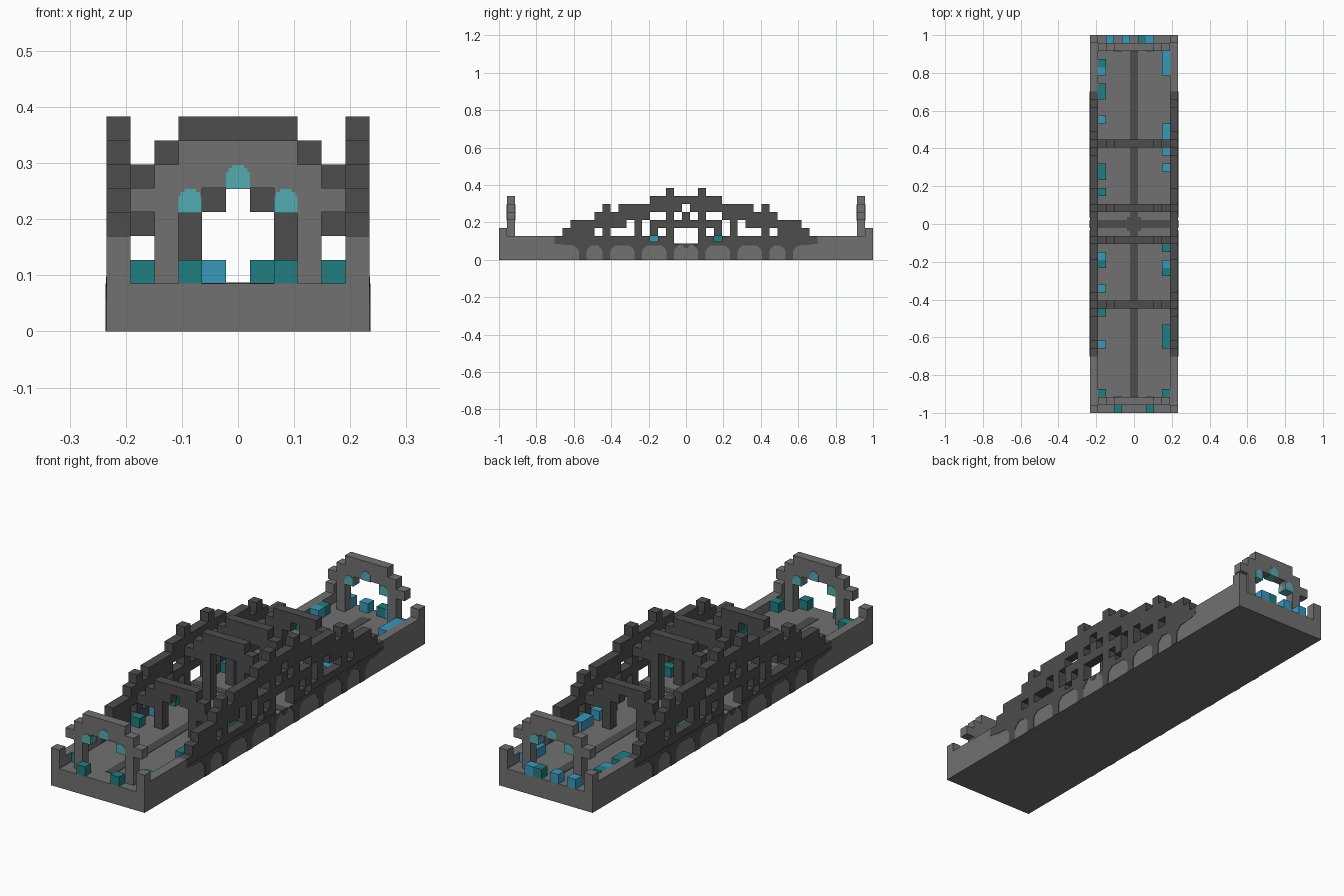
import bpy, bmesh
from mathutils import Vector

if "Cube" in bpy.data.objects:
    bpy.data.objects.remove(bpy.data.objects["Cube"], do_unlink=True)

U = 2 / 47  # block size


def material(name, *rgb):
    m = bpy.data.materials.new(name)
    m.use_nodes = True
    m.diffuse_color = (*rgb, 1)
    m.node_tree.nodes["Principled BSDF"].inputs["Base Color"].default_value = (*rgb, 1)
    return m


GREY = material("stone grey", 0.165, 0.165, 0.165)
DARK = material("dark stone", 0.074, 0.074, 0.074)
TEAL = material("teal", 0.015, 0.205, 0.216)
BLUE = material("blue", 0.042, 0.314, 0.503)
LAMP = material("pale teal", 0.091, 0.413, 0.445)


def finish(name, bm, mat):
    me = bpy.data.meshes.new(name)
    bm.to_mesh(me)
    bm.free()
    me.materials.append(mat)
    ob = bpy.data.objects.new(name, me)
    bpy.context.collection.objects.link(ob)
    return ob


def blocks(name, cells, mat):
    """Join grid cells (x, y centred, z from the ground) into one shell."""
    cells = set(cells)
    bm = bmesh.new()
    for c in cells:
        for axis in range(3):
            for s in (-1, 1):
                n = list(c)
                n[axis] += s
                if tuple(n) in cells:
                    continue
                a, b = (axis + 1) % 3, (axis + 2) % 3
                corners = []
                for p, q in ((-1, -1), (1, -1), (1, 1), (-1, 1))[::s]:
                    v = Vector((c[0], c[1], c[2] + 0.5))
                    v[axis] += s / 2
                    v[a] += p / 2
                    v[b] += q / 2
                    corners.append(bm.verts.new(v * U))
                bm.faces.new(corners)
    bmesh.ops.remove_doubles(bm, verts=bm.verts, dist=1e-5)
    return finish(name, bm, mat)


def prism(name, points, depth, mat):
    """Extrude a closed outline of 3D points along depth."""
    bm = bmesh.new()
    f = bm.faces.new([bm.verts.new(p) for p in points])
    r = bmesh.ops.extrude_face_region(bm, geom=[f])
    bmesh.ops.translate(bm, vec=depth, verts=[g for g in r["geom"] if isinstance(g, bmesh.types.BMVert)])
    bmesh.ops.recalc_face_normals(bm, faces=bm.faces)
    return finish(name, bm, mat)


def mirrored(spans):
    return [s * i for a, b in spans for i in range(a, b + 1) for s in (-1, 1)]


# Deck, low end walls and corner stubs
base = [(x, y, z) for x in range(-5, 6) for y in range(-23, 24) for z in (0, 1)]
for x in (-5, 5):
    base += [(x, y, 2) for y in mirrored([(17, 23)])]
    base += [(x, y, 3) for y in (-23, 23)]
blocks("deck_and_walls", base, GREY)

# Side trusses: filled spans of each layer, mirrored front to back
TRUSS = {
    2: [(2, 3), (5, 16)],
    3: [(2, 2), (4, 4), (6, 6), (10, 10), (12, 15)],
    4: [(0, 4), (6, 6), (8, 14)],
    5: [(0, 0), (2, 2), (5, 11)],
    6: [(1, 8), (10, 10)],
    7: [(0, 4)],
    8: [(2, 2)],
}
for side, x in (("left", 5), ("right", -5)):
    blocks(side + "_truss", [(x, y, z) for z, sp in TRUSS.items() for y in mirrored(sp)], DARK)


# Cross arches: stepped crown and two legs
def arch(name, y, top, leg_x, crown, mat):
    cells = []
    for drop, spans in enumerate(crown):
        cells += [(x, y, top - drop) for x in mirrored(spans)]
    cells += [(x, y, z) for x in (-leg_x, leg_x) for z in range(2, top - 1)]
    blocks(name, cells, mat)


for end, s in (("front", -1), ("back", 1)):
    arch(end + "_end_arch", s * 22, 7, 3, [[(0, 2)], [(0, 3)], [(2, 4)]], GREY)
    arch(end + "_low_arch", s * 10, 6, 2, [[(0, 2)], [(1, 3)], [(2, 4)]], DARK)
    arch(end + "_high_arch", s * 2, 8, 2, [[(0, 2)], [(0, 3)], [(2, 4)]], DARK)
    # Glowing lamps set in the end arches, with clipped upper corners
    for lamp, (x, z) in {"left": (2, 5), "middle": (0, 6), "right": (-2, 5)}.items():
        y = s * 22 * U - U / 2 - 0.002
        shape = [(-.5, -.04), (.5, -.04), (.5, .65), (.4, .65), (.4, .85), (.25, .85), (.25, .97),
                 (-.25, .97), (-.25, .85), (-.4, .85), (-.4, .65), (-.5, .65)]
        prism(f"{end}_{lamp}_lamp", [((x + p) * U, y, (z + q) * U) for p, q in shape],
              (0, U + 0.004, 0), LAMP)

# Dark streaks running down the outer walls below the truss posts
streak = [(-.05, 2 * U), (-.04, .07), (-.026, .06), (-.02, .045), (-.02, 0)]
streak += [(-a, b) for a, b in reversed(streak)]
for side, s in (("left", 1), ("right", -1)):
    for i, y in enumerate(mirrored([(2, 2), (6, 6), (10, 10), (13, 13)])):
        prism(f"{side}_streak_{i}", [(s * 5.5 * U, y * U + a, b) for a, b in streak],
              (s * 0.002, 0, 0), DARK)
    # Upper band tying the streaks together, and its tapered ends
    for end, d in (("front", -1), ("back", 1)):
        band = [(1.5, 2), (1.7, 1.8), (14, 1.8), (15.6, 1.9), (16.5, 2.2), (16.5, 2.3), (1.5, 2.3)]
        prism(f"{side}_{end}_band", [(s * 5.5 * U, d * a * U, b * U) for a, b in band],
              (s * 0.0015, 0, 0), DARK)
    stain = [(-.5, 2), (-.4, 1.7), (-.2, 1.5), (.2, 1.5), (.4, 1.7), (.5, 2)]
    prism(side + "_middle_stain", [(s * 5.5 * U, a * U, b * U) for a, b in stain],
          (s * 0.002, 0, 0), DARK)


# Dark stripes on the deck
def stripe(name, hx, hy, h):
    prism(name, [(a * hx * U, b * hy * U, 2 * U) for a, b in ((-1, -1), (1, -1), (1, 1), (-1, 1))],
          (0, 0, h), DARK)


stripe("long_stripe", 0.5, 21.5, 0.002)
stripe("cross_stripe", 5.5, 0.5, 0.0015)
stripe("centre_patch", 0.9, 0.9, 0.001)

# Coloured blocks on the deck
TEAL_RIGHT = [20, 17, 16, 7, 6, 4, -5, -11, -21]
BLUE_RIGHT = [19, 13, -4, -8, -15]
TEAL_LEFT = [-3, -6, -13, -14, -15, -21]
BLUE_LEFT = [21, 20, 19, 12, 11, 9, 7, -5]
teal = [(-4, y, 2) for y in TEAL_RIGHT] + [(4, y, 2) for y in TEAL_LEFT]
blue = [(-4, y, 2) for y in BLUE_RIGHT] + [(4, y, 2) for y in BLUE_LEFT]
teal += [(-2, -23, 2), (2, -23, 2), (1, 23, 2)]
blue += [(x, 23, 2) for x in (-3, -1, 2)]
blocks("teal_blocks", teal, TEAL)
blocks("blue_blocks", blue, BLUE)
